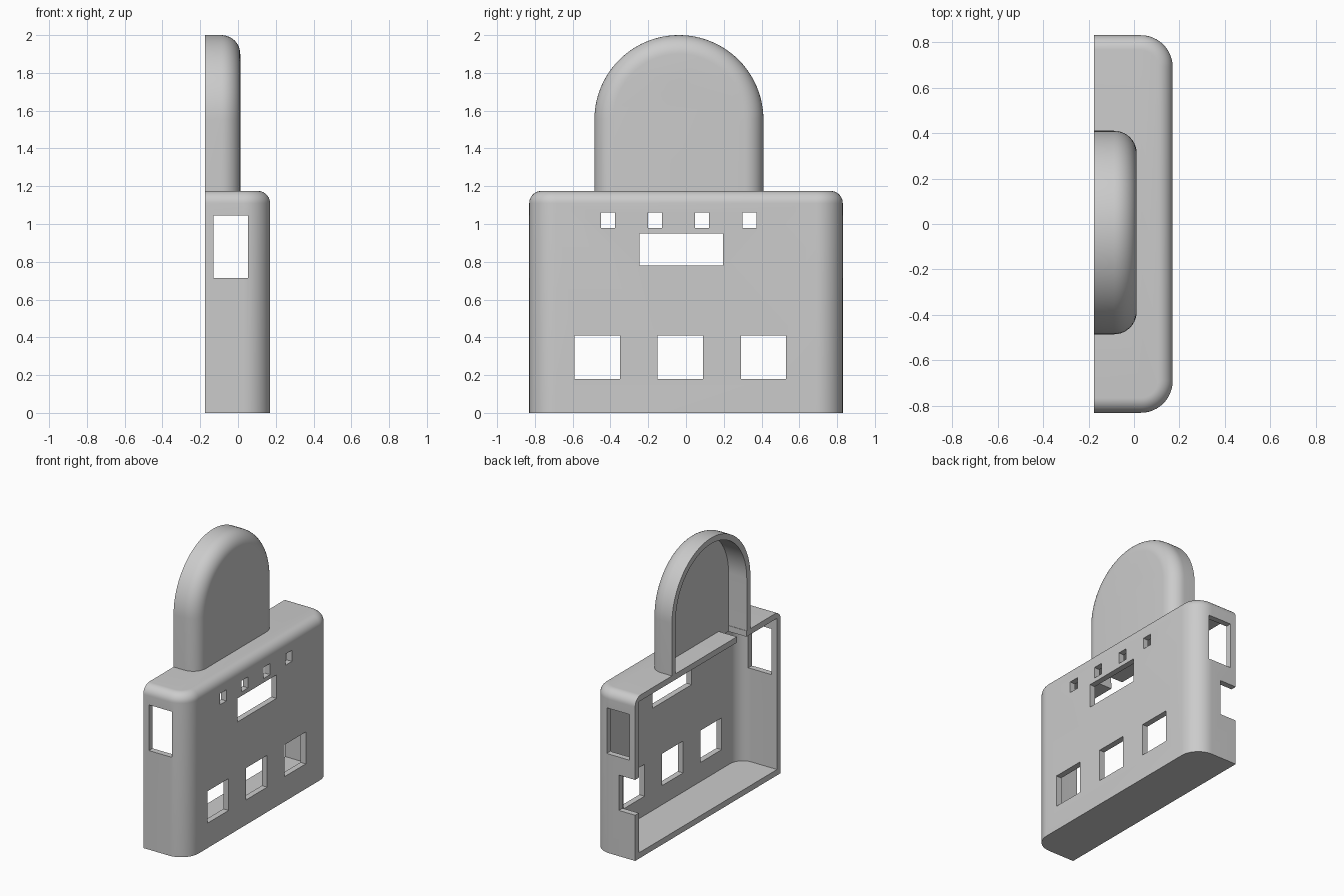
import bpy, bmesh, math
from mathutils import Vector

if "Cube" in bpy.data.objects:
    bpy.data.objects.remove(bpy.data.objects["Cube"])

BACK, FRONT, HALF, H, T = -0.175, 0.17, 0.83, 1.175, 0.042
TAB_Y, TAB_W, TAB_X = -0.0375, 0.4475, 0.012

grey = bpy.data.materials.new("light grey")
grey.use_nodes = True
grey.diffuse_color = (0.6, 0.6, 0.6, 1)
grey.node_tree.nodes["Principled BSDF"].inputs["Base Color"].default_value = (0.6, 0.6, 0.6, 1)


def finish(name, bm):
    bmesh.ops.recalc_face_normals(bm, faces=bm.faces)
    mesh = bpy.data.meshes.new(name)
    bm.to_mesh(mesh)
    bm.free()
    mesh.materials.append(grey)
    ob = bpy.data.objects.new(name, mesh)
    bpy.context.collection.objects.link(ob)
    return ob


def loft(name, rings):
    """Skin a stack of equal-length rings and cap both ends."""
    bm = bmesh.new()
    loops = [[bm.verts.new(p) for p in ring] for ring in rings]
    n = len(loops[0])
    for a, b in zip(loops, loops[1:]):
        for i in range(n):
            j = (i + 1) % n
            bm.faces.new((a[i], a[j], b[j], b[i]))
    bm.faces.new(loops[0])
    bm.faces.new(loops[-1])
    return finish(name, bm)


def plan(z, back, front, half, r, inset=0):
    """Box outline seen from above, rounded at its two front corners."""
    pts = [(back, -half + inset, z)]
    for side in (-1, 1):
        for k in range(13):
            a = math.pi / 2 * (k / 12 if side > 0 else k / 12 - 1)
            pts.append((front - r + (r - inset) * math.cos(a),
                        side * (half - r) + (r - inset) * math.sin(a), z))
    return pts + [(back, half - inset, z)]


def arch(x, base, r):
    """Round-topped outline of the hanging tab."""
    pts = [(x, TAB_Y + r, base)]
    for k in range(49):
        a = math.pi * k / 48
        pts.append((x, TAB_Y + r * math.cos(a), 2 - TAB_W + r * math.sin(a)))
    return pts + [(x, TAB_Y - r, base)]


def fillet(r, steps=10):
    """(inset, rise) pairs of a quarter round."""
    angles = [math.pi / 2 * k / steps for k in range(steps + 1)]
    return [(r * (1 - math.cos(a)), r * math.sin(a)) for a in angles]


def cut(ob, cutter):
    mod = ob.modifiers.new("cut", 'BOOLEAN')
    mod.operation, mod.solver, mod.object = 'DIFFERENCE', 'EXACT', cutter
    bpy.context.view_layer.objects.active = ob
    bpy.ops.object.modifier_apply(modifier=mod.name)
    bpy.data.objects.remove(cutter)


def boxes(name, spans):
    bm = bmesh.new()
    for xs, ys, zs in spans:
        made = bmesh.ops.create_cube(bm, size=1)["verts"]
        for v in made:
            v.co = Vector([(s[0] + s[1]) / 2 + c * (s[1] - s[0])
                           for s, c in zip((xs, ys, zs), v.co)])
    return finish(name, bm)


# Case: rounded tray open at the back
TOP_R = 0.065
case = loft("case", [plan(0, BACK, FRONT, HALF, 0.14)] +
            [plan(H - TOP_R + up, BACK, FRONT, HALF, 0.14, inset) for inset, up in fillet(TOP_R)])
cut(case, loft("case_cavity", [plan(z, BACK - 0.1, FRONT - T, HALF - T, 0.1) for z in (T, H - T)]))

# Openings in the broad face, the ends and the top
wall = (0.09, 0.3)
openings = [(wall, (y - 0.12, y + 0.12), (0.18, 0.41)) for y in (-0.47, -0.03, 0.41)]
openings += [(wall, (y - 0.037, y + 0.037), (0.98, 1.06)) for y in (-0.412, -0.165, 0.085, 0.335)]
openings += [(wall, (-0.247, 0.197), (0.78, 0.95))]
openings += [((-0.13, 0.053), ys, (0.715, 1.045)) for ys in ((-1, -0.75), (0.75, 1))]
openings += [((-0.3, -0.045), (0.75, 1), (0.33, 0.585))]
openings += [((-0.3, TAB_X - T), (-0.44, -0.33), (1.1, 1.25))]
cut(case, boxes("case_openings", openings))

# Hanging tab: arched shell open at the back
TAB_R = 0.1
tab = loft("hanging_tab", [arch(BACK, H, TAB_W)] +
           [arch(TAB_X - TAB_R + up, H, TAB_W - inset) for inset, up in fillet(TAB_R)])
cut(tab, loft("tab_cavity", [arch(x, H - 0.1, TAB_W - T) for x in (BACK - 0.1, TAB_X - T)]))

# Hanging hole
bm = bmesh.new()
bmesh.ops.create_cone(bm, cap_ends=True, segments=40, radius1=0.07, radius2=0.07, depth=0.4)
for v in bm.verts:
    v.co = Vector((v.co.z, v.co.x + TAB_Y, v.co.y + 1.695))
cut(tab, finish("tab_hole", bm))

# Smooth rounds, crisp edges
for ob in (case, tab):
    bpy.ops.object.select_all(action='DESELECT')
    ob.select_set(True)
    bpy.context.view_layer.objects.active = ob
    bpy.ops.object.shade_smooth_by_angle(angle=math.radians(30))
